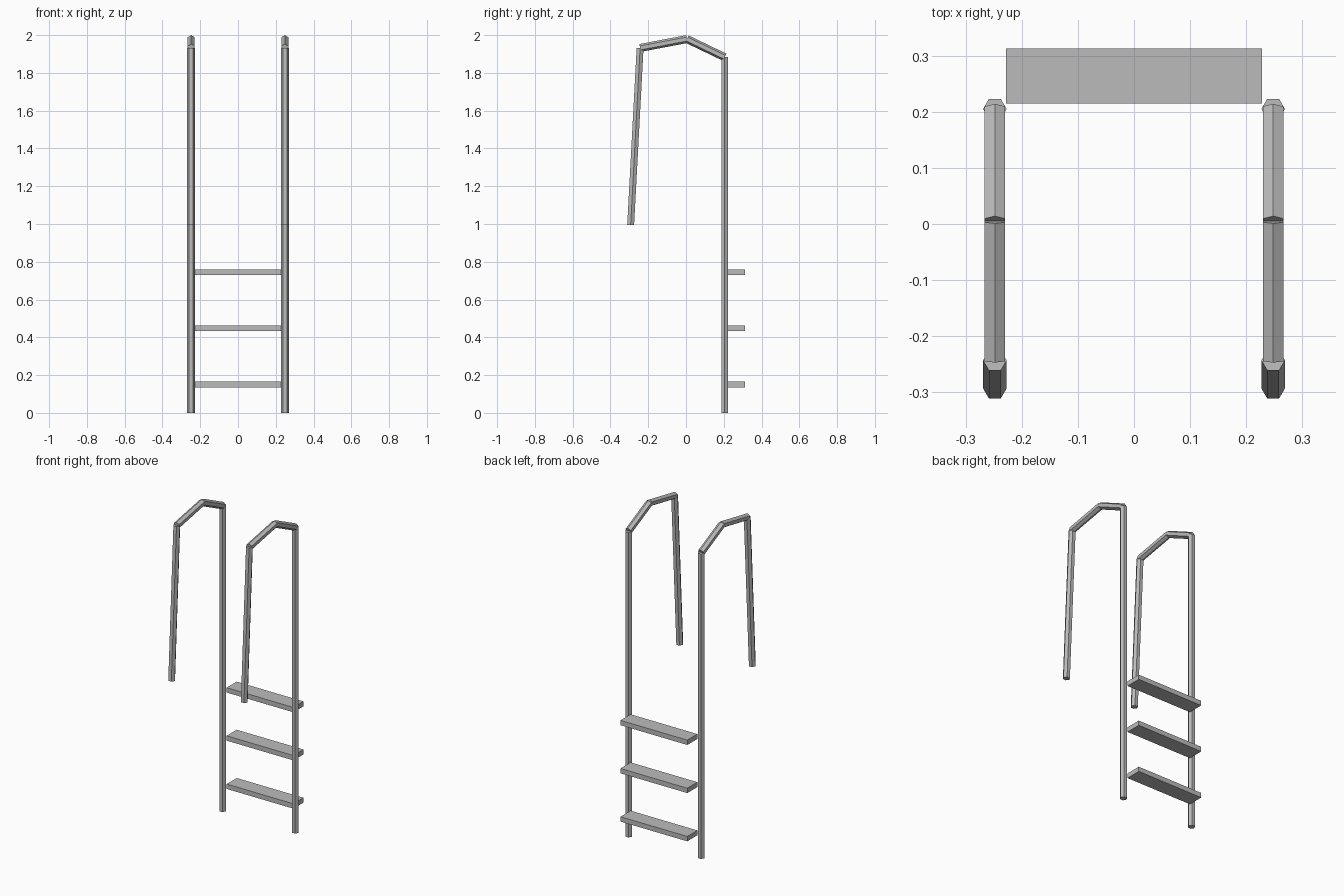
import bpy, bmesh, math
from mathutils import Vector

if "Cube" in bpy.data.objects:
    bpy.data.objects.remove(bpy.data.objects["Cube"])

metal = bpy.data.materials.new("grey_metal")
metal.diffuse_color = (0.5, 0.5, 0.5, 1)
metal.use_nodes = True
metal.node_tree.nodes["Principled BSDF"].inputs["Base Color"].default_value = metal.diffuse_color

RADIUS = 0.021


def finish(name, bm):
    bmesh.ops.recalc_face_normals(bm, faces=bm.faces)
    mesh = bpy.data.meshes.new(name)
    bm.to_mesh(mesh)
    bm.free()
    mesh.materials.append(metal)
    bpy.context.collection.objects.link(bpy.data.objects.new(name, mesh))


def hex_tube(name, x, start, end, phase):
    """Capped six-sided tube in the plane at x; start and end are (y, z)."""
    a, b = Vector((x, *start)), Vector((x, *end))
    side = Vector((1, 0, 0))
    normal = (b - a).normalized().cross(side)
    bm = bmesh.new()
    rings = []
    for centre in (a, b):
        ring = []
        for i in range(6):
            t = phase + i * math.pi / 3
            ring.append(bm.verts.new(
                centre + RADIUS * (side * math.cos(t) + normal * math.sin(t))))
        rings.append(ring)
    lower, upper = rings
    bm.faces.new(lower)
    bm.faces.new(upper)
    for i in range(6):
        j = (i + 1) % 6
        bm.faces.new((lower[i], lower[j], upper[j], upper[i]))
    finish(name, bm)


def box(name, centre, size):
    bm = bmesh.new()
    bmesh.ops.create_cube(bm, size=1)
    for v in bm.verts:
        v.co = Vector(c + s * k for c, s, k in zip(centre, size, v.co))
    finish(name, bm)


# Joints of one side rail in (y, z)
FOOT, SHOULDER = (0.205, 0.0), (0.205, 1.883)
APEX, FRONT = (0.005, 1.979), (-0.243, 1.932)
GRIP = (-0.293, 0.995)

# Side rails: flats face front on uprights, ridges face up on the top bars
for label, x in (("left", -0.248), ("right", 0.248)):
    hex_tube(label + "_post", x, FOOT, SHOULDER, 0)
    hex_tube(label + "_rear_top_bar", x, APEX, SHOULDER, math.pi / 6)
    hex_tube(label + "_front_top_bar", x, FRONT, APEX, math.pi / 6)
    hex_tube(label + "_handrail", x, GRIP, FRONT, 0)

# Steps
for i, z in enumerate((0.150, 0.448, 0.745)):
    box(f"step_{i + 1}", (0, 0.264, z), (0.456, 0.098, 0.03))
